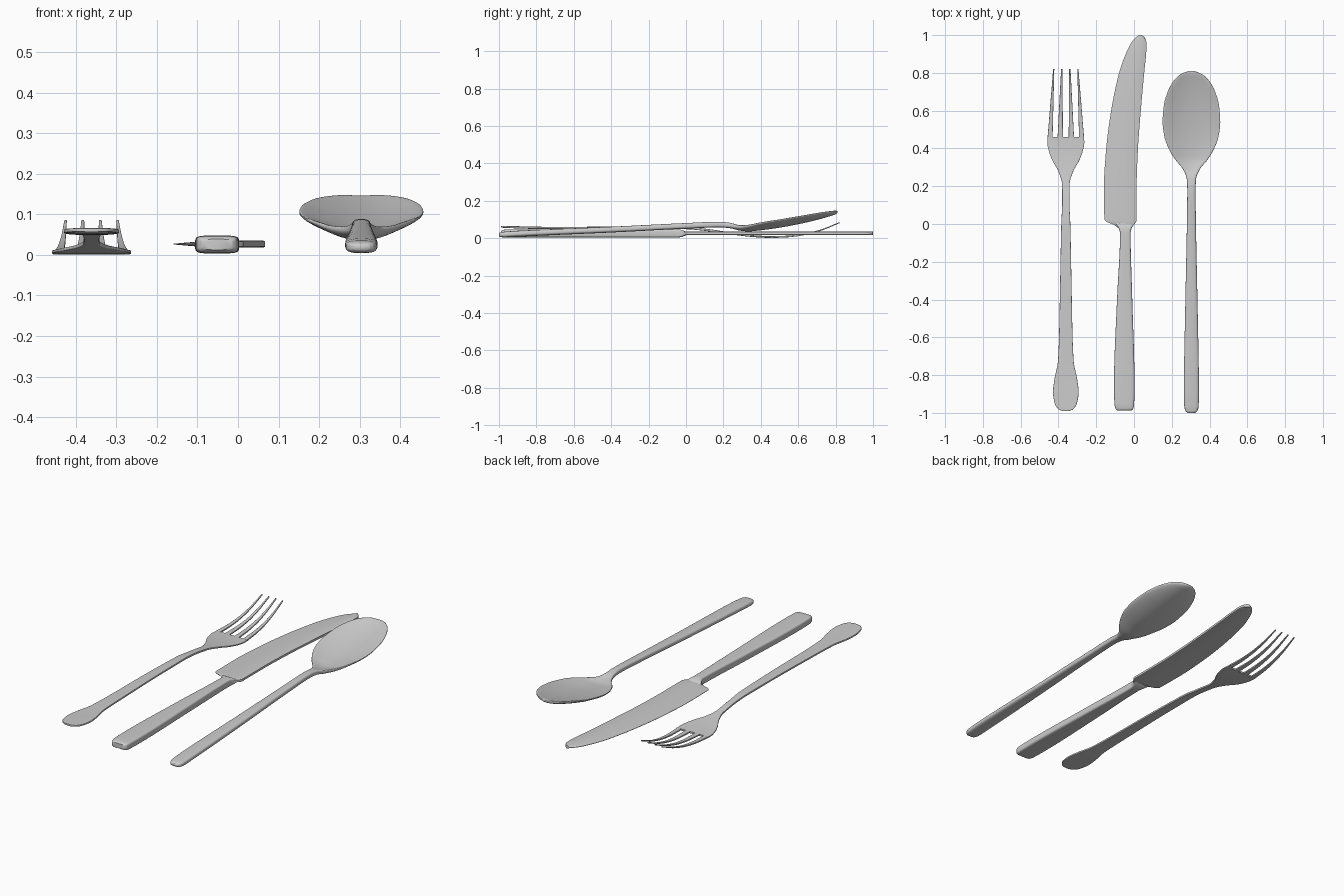
import bpy, bmesh, math


def resample(rows, sub=5):
    """Smooth monotone interpolation of station rows; column 0 is y."""
    n, m = len(rows), len(rows[0])

    def slope(i, k):
        if i == 0 or i == n - 1:
            a, b = (0, 1) if i == 0 else (n - 2, n - 1)
            return (rows[b][k] - rows[a][k]) / (rows[b][0] - rows[a][0])
        d0 = (rows[i][k] - rows[i-1][k]) / (rows[i][0] - rows[i-1][0])
        d1 = (rows[i+1][k] - rows[i][k]) / (rows[i+1][0] - rows[i][0])
        return 0 if d0 * d1 <= 0 else 2 * d0 * d1 / (d0 + d1)

    out = []
    for i in range(n - 1):
        h = rows[i+1][0] - rows[i][0]
        for s in range(sub):
            t = s / sub
            row = [rows[i][0] + t * h]
            for k in range(1, m):
                row.append((2*t**3 - 3*t**2 + 1) * rows[i][k] + (t**3 - 2*t**2 + t) * h * slope(i, k)
                           + (3*t**2 - 2*t**3) * rows[i+1][k] + (t**3 - t**2) * h * slope(i+1, k))
            out.append(row)
    return out + [list(rows[-1])]


def loft(name, rings, angle=40):
    bm = bmesh.new()
    loops = [[bm.verts.new(p) for p in r] for r in rings]
    n = len(loops[0])
    for a, b in zip(loops, loops[1:]):
        for i in range(n):
            bm.faces.new((a[i], a[(i+1) % n], b[(i+1) % n], b[i]))
    bm.faces.new(loops[0])
    bm.faces.new(loops[-1])
    bmesh.ops.recalc_face_normals(bm, faces=bm.faces)
    me = bpy.data.meshes.new(name)
    bm.to_mesh(me)
    bm.free()
    ob = bpy.data.objects.new(name, me)
    bpy.context.collection.objects.link(ob)
    bpy.ops.object.select_all(action='DESELECT')
    ob.select_set(True)
    bpy.context.view_layer.objects.active = ob
    bpy.ops.object.shade_smooth_by_angle(angle=math.radians(angle))
    return ob


def section(y, x, hw, z, th, dish=0.0, power=4, n=32):
    """Rounded-box cross-section, optionally dished across its width."""
    pts = []
    for i in range(n):
        a = 2 * math.pi * (i + 0.5) / n
        c, s = math.cos(a), math.sin(a)
        u = math.copysign(abs(c) ** (2 / power), c)
        v = math.copysign(abs(s) ** (2 / power), s)
        pts.append((x + hw * u, y, z + th / 2 * v + dish * u * u))
    return pts


# Fork: flat strip handle and shoulders (y, half width, z, thickness)
FX = -0.361
fork = [(-0.99, 0.018, 0.061, 0.009), (-0.98, 0.040, 0.061, 0.010), (-0.95, 0.059, 0.060, 0.011),
        (-0.89, 0.068, 0.058, 0.012), (-0.82, 0.060, 0.056, 0.012), (-0.73, 0.042, 0.055, 0.012),
        (-0.6, 0.036, 0.055, 0.012), (-0.3, 0.030, 0.057, 0.012), (0.0, 0.024, 0.054, 0.012),
        (0.12, 0.019, 0.043, 0.012), (0.21, 0.020, 0.030, 0.011), (0.28, 0.040, 0.020, 0.010),
        (0.34, 0.073, 0.013, 0.010), (0.39, 0.091, 0.009, 0.010), (0.43, 0.098, 0.007, 0.010),
        (0.46, 0.097, 0.006, 0.010)]
loft("fork_body", [section(y, FX, w, z, t, power=7) for y, w, z, t in resample(fork)])

# Fork tines: base and tip edges, mirrored about the fork centre
curve = [(0.455, 0, 0.006), (0.54, 0.24, 0.009), (0.63, 0.48, 0.020), (0.72, 0.73, 0.043), (0.82, 1, 0.083)]
for side, label in ((-1, "left"), (1, "right")):
    for kind, b0, b1, t0, t1 in (("outer", 0.070, 0.097, 0.061, 0.067), ("inner", 0.015, 0.044, 0.018, 0.025)):
        rings = []
        for y, f, z in resample(curve):
            lo, hi = b0 + (t0 - b0) * f, b1 + (t1 - b1) * f
            rings.append(section(y, FX + side * (lo + hi) / 2, (hi - lo) / 2, z, 0.010 - 0.004 * f, power=6, n=20))
        loft(f"fork_tine_{kind}_{label}", rings)

# Knife handle: rounded bar (y, left, right, thickness)
handle = [(-0.988, -0.088, -0.014, 0.026), (-0.978, -0.098, -0.004, 0.038), (-0.95, -0.104, 0.001, 0.043),
          (-0.85, -0.106, 0.003, 0.044), (-0.4, -0.090, -0.009, 0.044), (-0.05, -0.074, -0.018, 0.043),
          (-0.03, -0.078, -0.015, 0.040), (-0.012, -0.088, -0.008, 0.030), (0.004, -0.098, 0.0, 0.014)]
loft("knife_handle", [section(y, (l + r) / 2, (r - l) / 2, 0.0255, t, power=5)
                      for y, l, r, t in resample(handle)], 50)

# Knife blade: wedge section, thin on the left and thick at the spine
blade = [(-0.02, -0.085, -0.012), (0.0, -0.115, 0.003), (0.01, -0.142, 0.011), (0.025, -0.157, 0.014),
         (0.2, -0.159, 0.014), (0.4, -0.147, 0.021), (0.6, -0.121, 0.036), (0.8, -0.079, 0.054),
         (0.9, -0.044, 0.064), (0.95, -0.020, 0.067), (0.975, -0.003, 0.063), (0.99, 0.011, 0.055), (1.0, 0.027, 0.041)]
wedge = [(0, 0.001), (0.3, 0.0055), (0.6, 0.0075), (0.95, 0.0085), (1, 0.006)]
rings = []
for y, l, r in resample(blade):
    top = [(l + (r - l) * u, y, 0.0265 + h) for u, h in wedge]
    rings.append(top + [(x, y, 0.053 - z) for x, y, z in reversed(top)])
loft("knife_blade", rings)

# Spoon: handle flowing into a dished bowl (y, half width, z, thickness, dish)
SX = 0.304
spoon = [(-1.0, 0.020, 0.019, 0.016, 0), (-0.99, 0.031, 0.019, 0.026, 0), (-0.965, 0.038, 0.020, 0.031, 0),
         (-0.9, 0.040, 0.024, 0.032, 0), (-0.4, 0.032, 0.046, 0.031, 0), (0.0, 0.024, 0.066, 0.030, 0),
         (0.18, 0.022, 0.073, 0.030, 0), (0.24, 0.025, 0.067, 0.029, 0.002), (0.29, 0.045, 0.053, 0.026, 0.010),
         (0.34, 0.085, 0.047, 0.023, 0.022), (0.39, 0.116, 0.051, 0.021, 0.029), (0.46, 0.143, 0.059, 0.020, 0.033),
         (0.54, 0.153, 0.072, 0.020, 0.033), (0.63, 0.146, 0.090, 0.020, 0.030), (0.70, 0.126, 0.107, 0.020, 0.025),
         (0.75, 0.100, 0.121, 0.020, 0.018), (0.785, 0.068, 0.132, 0.020, 0.010), (0.803, 0.036, 0.138, 0.016, 0.004),
         (0.81, 0.010, 0.140, 0.008, 0)]
loft("spoon", [section(y, SX, w, z, t, d, power=3, n=40) for y, w, z, t, d in resample(spoon)], 60)
